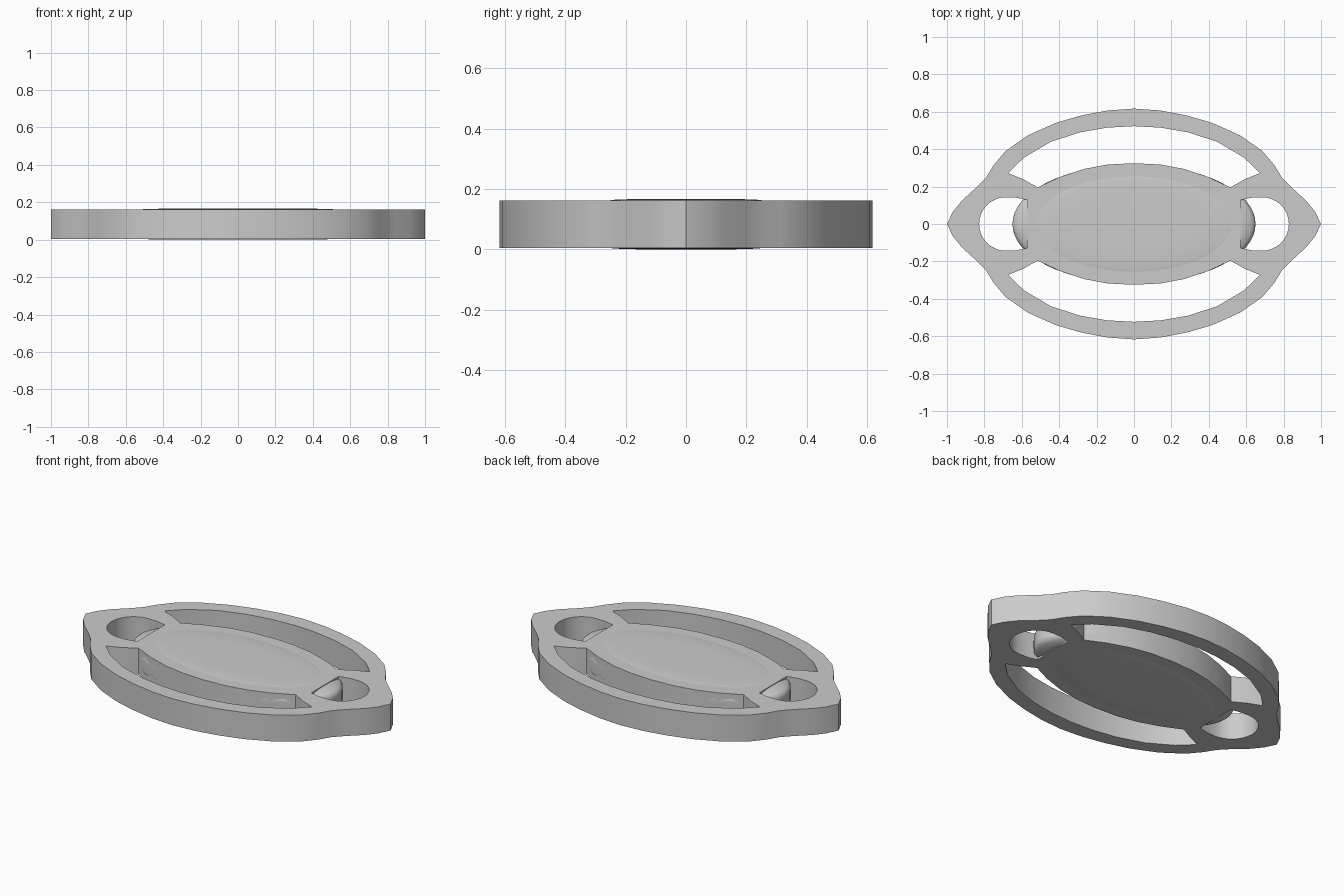
import bpy, bmesh, math

cube = bpy.data.objects.get("Cube")
if cube:
    bpy.data.objects.remove(cube, do_unlink=True)

PLATE_LOW, PLATE_HIGH = 0.005, 0.162
HEIGHT = 0.167

grey = bpy.data.materials.new("light grey")
grey.use_nodes = True
colour = (0.6, 0.6, 0.6, 1)
grey.diffuse_color = colour
grey.node_tree.nodes["Principled BSDF"].inputs["Base Color"].default_value = colour


def finish(bm, name):
    bmesh.ops.recalc_face_normals(bm, faces=bm.faces)
    mesh = bpy.data.meshes.new(name)
    bm.to_mesh(mesh)
    bm.free()
    mesh.materials.append(grey)
    ob = bpy.data.objects.new(name, mesh)
    bpy.context.collection.objects.link(ob)
    bpy.ops.object.select_all(action="DESELECT")
    ob.select_set(True)
    bpy.context.view_layer.objects.active = ob
    bpy.ops.object.shade_smooth_by_angle(angle=math.radians(35))
    return ob


def mirror_x(points):
    """Close a path that starts on the y axis by adding its mirror image."""
    return points + [(-x, y) for x, y in reversed(points) if x > 0]


def flip(points, sx, sy):
    return [(x * sx, y * sy) for x, y in points]


# Outer outline: one quarter, mirrored both ways
quarter = [(0, .617), (.14, .607), (.283, .58), (.42, .54), (.567, .474),
           (.687, .39), (.75, .315), (.79, .25), (.84, .198), (.92, .125),
           (.968, .066), (1, 0)]
right_side = quarter + [(x, -y) for x, y in reversed(quarter[:-1])]
outline = mirror_x(right_side)

# Crescent slot between rim and centre
slot = mirror_x([(0, .523), (.144, .515), (.289, .49), (.444, .44), (.588, .355),
                 (.674, .272), (.6, .243), (.515, .196), (.4, .25),
                 (.27, .294), (.14, .318), (0, .325)])

# Eyelet: round outer end, blunt inner end hidden behind the centre pad
half_eye = [(.57, .128), (.63, .141)]
half_eye += [(.685 + .143 * math.sin(a), .143 * math.cos(a))
             for a in (math.pi / 2 * i / 8 for i in range(9))]
eyelet = half_eye + [(x, -y) for x, y in reversed(half_eye[:-1])]

# Pierced plate
bm = bmesh.new()
loops = [outline, slot, flip(slot, 1, -1), eyelet, flip(eyelet, -1, 1)]
edges = []
for loop in loops:
    vs = [bm.verts.new((x, y, PLATE_LOW)) for x, y in loop]
    edges += [bm.edges.new((a, b)) for a, b in zip(vs, vs[1:] + vs[:1])]
bmesh.ops.triangle_fill(bm, edges=edges, use_beauty=True)
new = bmesh.ops.extrude_face_region(bm, geom=bm.faces[:], use_keep_orig=True)
top = [g for g in new["geom"] if isinstance(g, bmesh.types.BMVert)]
bmesh.ops.translate(bm, verts=top, vec=(0, 0, PLATE_HIGH - PLATE_LOW))
finish(bm, "pierced_plate")

# Softly rounded centre pad: rings of a flattened super-ellipsoid
bm = bmesh.new()
POWER, SIDES, RINGS = 6, 64, 24
rings = []
for i in range(1, RINGS):
    t = math.pi * i / RINGS
    s, c = math.sin(t), math.cos(t)
    k = (abs(s) ** POWER + abs(c) ** POWER) ** (-1 / POWER)
    r, z = k * s, HEIGHT / 2 * (1 - k * c)
    rings.append([bm.verts.new((.65 * r * math.cos(a), .318 * r * math.sin(a), z))
                  for a in (math.tau * j / SIDES for j in range(SIDES))])
for low, high in zip(rings, rings[1:]):
    for j in range(SIDES):
        n = (j + 1) % SIDES
        bm.faces.new((low[j], low[n], high[n], high[j]))
bm.faces.new(rings[0])
bm.faces.new(rings[-1])
finish(bm, "centre_pad")
